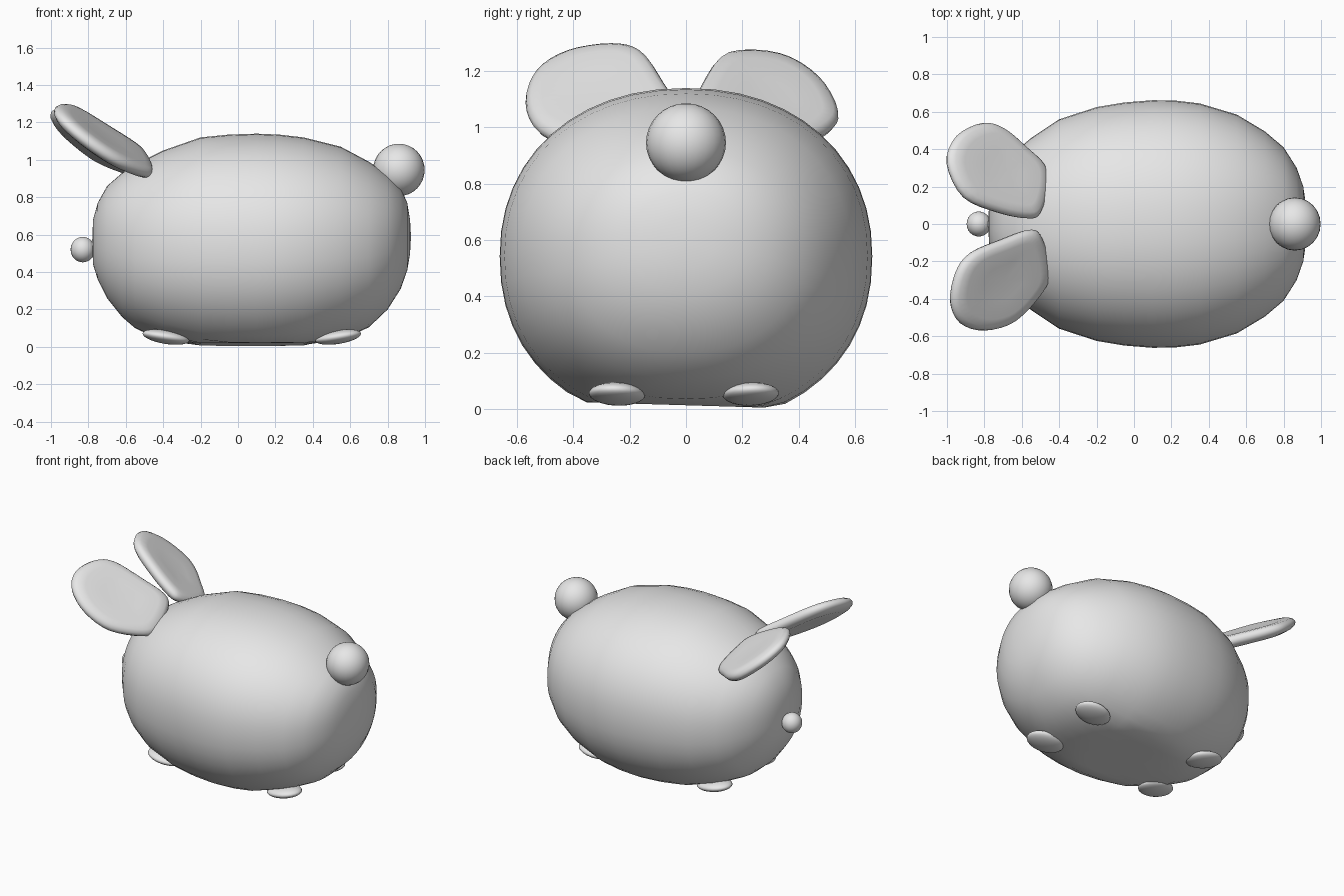
import bpy, bmesh, math
from mathutils import Vector, Matrix

if "Cube" in bpy.data.objects:
    bpy.data.objects.remove(bpy.data.objects["Cube"])

mat = bpy.data.materials.new("light grey")
mat.diffuse_color = (0.8, 0.8, 0.8, 1)
mat.use_nodes = True
mat.node_tree.nodes["Principled BSDF"].inputs["Base Color"].default_value = mat.diffuse_color


def finish(bm, name):
    bmesh.ops.recalc_face_normals(bm, faces=bm.faces)
    for f in bm.faces:
        f.smooth = True
    me = bpy.data.meshes.new(name)
    bm.to_mesh(me)
    bm.free()
    me.materials.append(mat)
    ob = bpy.data.objects.new(name, me)
    bpy.context.collection.objects.link(ob)
    return ob


def skin(rings, start, end, name):
    """Bridge closed rings and close both ends with a pole."""
    bm = bmesh.new()
    rows = [[bm.verts.new(p) for p in r] for r in rings]
    n = len(rows[0])
    for a, b in zip(rows, rows[1:]):
        for i in range(n):
            j = (i + 1) % n
            bm.faces.new((a[i], a[j], b[j], b[i]))
    for pole, row in ((start, rows[0]), (end, rows[-1])):
        v = bm.verts.new(pole)
        for i in range(n):
            bm.faces.new((v, row[i], row[(i + 1) % n]))
    return finish(bm, name)


def blob(name, loc, size, tilt=0, turn=0):
    bm = bmesh.new()
    m = (Matrix.Translation(loc) @ Matrix.Rotation(turn, 4, 'Z')
         @ Matrix.Rotation(tilt, 4, 'Y') @ Matrix.Diagonal((*size, 1)))
    bmesh.ops.create_uvsphere(bm, u_segments=24, v_segments=16, radius=1, matrix=m)
    return finish(bm, name)


def smooth_loop(pts, steps=4):
    """Closed Catmull-Rom curve through the points."""
    out, n = [], len(pts)
    for i in range(n):
        a, b, c, d = (Vector(pts[(i + k) % n]) for k in (-1, 0, 1, 2))
        for s in range(steps):
            t = s / steps
            out.append(0.5 * (2 * b + (c - a) * t + (2 * a - 5 * b + 4 * c - d) * t * t
                              + (3 * b - a - 3 * c + d) * t ** 3))
    return out


# Body: (x, bottom, top, half width) sections, flattened where it rests
sections = [
    (-0.775, 0.44, 0.68, 0.10), (-0.75, 0.36, 0.77, 0.20), (-0.70, 0.26, 0.86, 0.30),
    (-0.62, 0.16, 0.93, 0.40), (-0.55, 0.10, 0.975, 0.46), (-0.40, 0.03, 1.05, 0.56),
    (-0.20, -0.03, 1.12, 0.625), (-0.05, -0.048, 1.135, 0.65), (0.10, -0.055, 1.14, 0.662),
    (0.22, -0.048, 1.135, 0.66), (0.35, -0.03, 1.12, 0.645), (0.55, 0.035, 1.07, 0.585),
    (0.70, 0.105, 0.99, 0.495), (0.80, 0.20, 0.92, 0.41), (0.87, 0.31, 0.85, 0.30),
    (0.905, 0.41, 0.77, 0.20), (0.92, 0.50, 0.68, 0.10)]
rings = []
for x, zb, zt, w in sections:
    ring = []
    for i in range(48):
        a = math.tau * i / 48
        c, s = math.cos(a), math.sin(a)
        e = 2 / (2.15 if s > 0 else 2.2)
        y = math.copysign(abs(c) ** e, c) * w
        z = (zb + zt) / 2 + math.copysign(abs(s) ** e, s) * (zt - zb) / 2
        ring.append((x, y, max(z, 0.013 - 0.03 * y)))
    rings.append(ring)
skin(rings, (-0.78, 0, 0.56), (0.925, 0, 0.59), "body")

# Ears: flat rounded paddles leaning forward and outward, slightly dished on top
left = [(-1.0, .33), (-.95, .47), (-.81, .54), (-.70, .51), (-.58, .41), (-.48, .31),
        (-.465, .2), (-.50, .06), (-.56, .03), (-.72, .06), (-.91, .145)]
right = [(-.98, -.42), (-.93, -.53), (-.80, -.57), (-.64, -.52), (-.49, -.36),
         (-.455, -.25), (-.49, -.08), (-.55, -.03), (-.70, -.08), (-.87, -.155), (-.95, -.26)]
rim = [(0.4, -.045), (0.75, -.046), (0.9, -.034), (0.975, -.018), (1, 0),
       (0.975, .018), (0.9, .033), (0.75, .037), (0.4, .032)]
for name, pts, z0, bx, cy in (("left_ear", left, 1.095, -.68, -.35),
                              ("right_ear", right, 1.13, -.74, .30)):
    loop = smooth_loop(pts)
    mid = sum(loop, Vector((0, 0))) / len(loop)
    normal = Vector((-bx, -cy, 1)).normalized()
    yc = math.copysign(0.3, cy) * -1

    def place(p, h):
        return Vector((p.x, p.y, z0 + bx * (p.x + .75) + cy * (p.y - yc))) + normal * h

    skin([[place(mid + (p - mid) * s, h) for p in loop] for s, h in rim],
         place(mid, -.044), place(mid, .03), name)

# Nose and tail
blob("nose", (-0.83, 0, 0.52), (0.065, 0.067, 0.068))
blob("tail", (0.86, 0, 0.946), (0.138, 0.142, 0.14))

# Feet: small flattened pads under the body
for y, label in ((-0.245, "right"), (0.23, "left")):
    side = math.copysign(1, y)
    blob(f"front_foot_{label}", (-0.385, y, 0.053), (0.128, 0.10, 0.037),
         tilt=math.radians(9), turn=math.radians(-8 * side))
    blob(f"back_foot_{label}", (0.535, y, 0.053), (0.125, 0.10, 0.037),
         tilt=math.radians(-9), turn=math.radians(8 * side))
